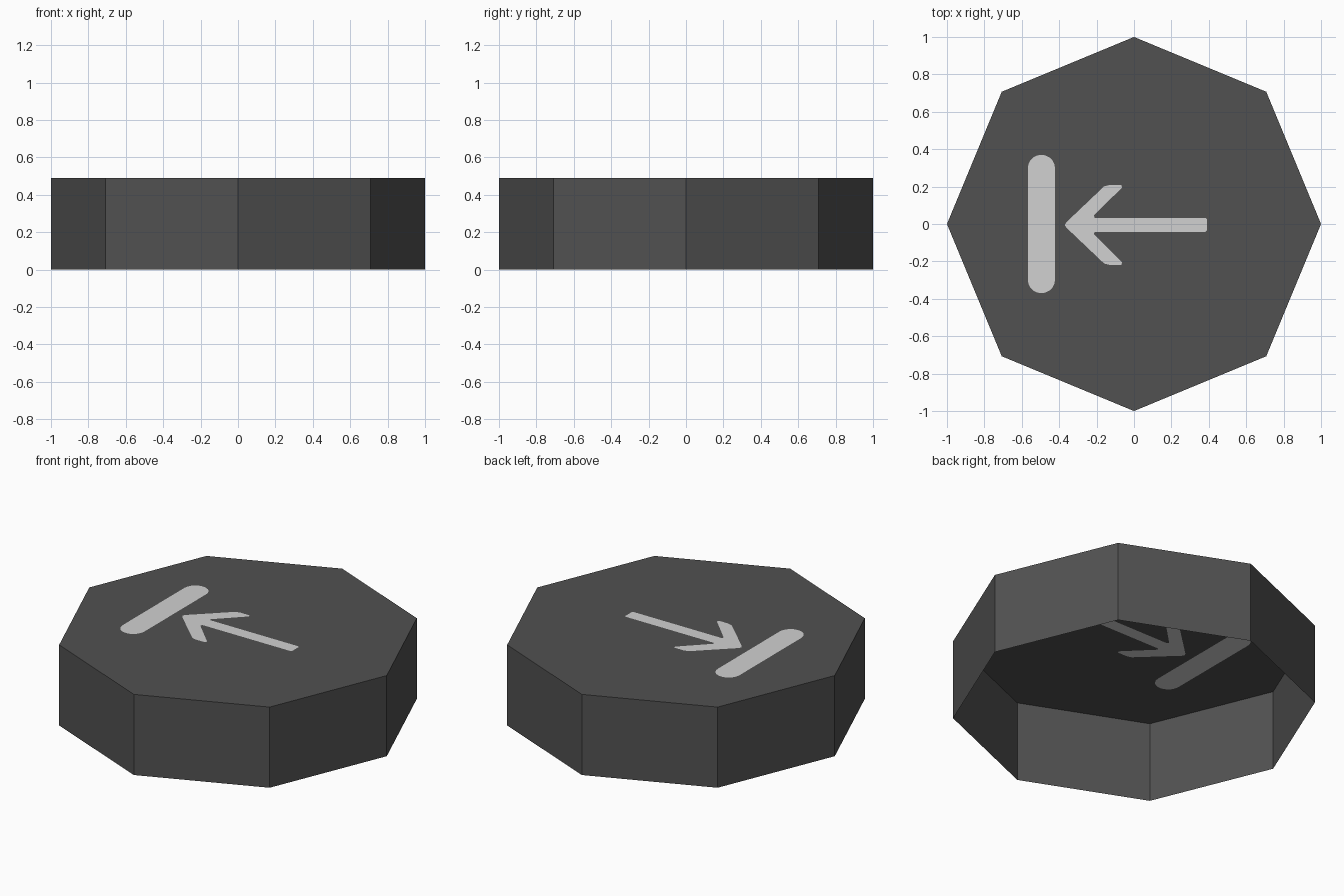
import bpy, math
from mathutils import Vector
from mathutils.geometry import delaunay_2d_cdt

if "Cube" in bpy.data.objects:
    bpy.data.objects.remove(bpy.data.objects["Cube"])

HEIGHT = 0.49


def material(name, value):
    m = bpy.data.materials.new(name)
    m.diffuse_color = (value, value, value, 1)
    m.use_nodes = True
    m.node_tree.nodes["Principled BSDF"].inputs["Base Color"].default_value = m.diffuse_color
    return m


dark = material("dark grey", 0.083)
light = material("light grey", 0.64)


def add_object(name, verts, faces, mats, indices=None):
    mesh = bpy.data.meshes.new(name)
    mesh.from_pydata(verts, [], faces)
    for m in mats:
        mesh.materials.append(m)
    if indices:
        mesh.polygons.foreach_set("material_index", indices)
    mesh.update()
    ob = bpy.data.objects.new(name, mesh)
    bpy.context.collection.objects.link(ob)
    return ob


# Octagon with corners on the axes
octagon = [(math.cos(i * math.pi / 4), math.sin(i * math.pi / 4)) for i in range(8)]

# Open-bottomed side wall, a single sheet
ring = [(x, y, z) for z in (0, HEIGHT) for x, y in octagon]
add_object("side_wall", ring,
           [(i, (i + 1) % 8, (i + 1) % 8 + 8, i + 8) for i in range(8)], [dark])

# Rounded bar outline
R, CX, HALF = 0.073, -0.495, 0.297
bar = []
for start, cy in ((0, HALF), (math.pi, -HALF)):
    for i in range(11):
        a = start + math.pi * i / 10
        bar.append((CX + R * math.cos(a), cy + R * math.sin(a)))

# Arrow outline: upper half, then mirrored (slightly below centre)
half = [(0.39, 0.03), (0.382, 0.038), (-0.21, 0.038), (-0.215, 0.05),
        (-0.064, 0.2), (-0.068, 0.214), (-0.13, 0.214), (-0.16, 0.206),
        (-0.36, 0.016), (-0.368, 0.004)]
arrow = [(x, y - 0.005) for x, y in half]
arrow += [(x, -y - 0.005) for x, y in reversed(half)]

# Top face with the bar and arrow cut in as coloured faces
points, outlines = [], []
for loop in (octagon, bar, arrow):
    outlines.append(list(range(len(points), len(points) + len(loop))))
    points += [Vector(p) for p in loop]
v, _, f, _, _, source = delaunay_2d_cdt(points, [], outlines, 1, 1e-5)
add_object("top_face", [(p.x, p.y, HEIGHT) for p in v], f, [dark, light],
           [1 if any(s > 0 for s in src) else 0 for src in source])
